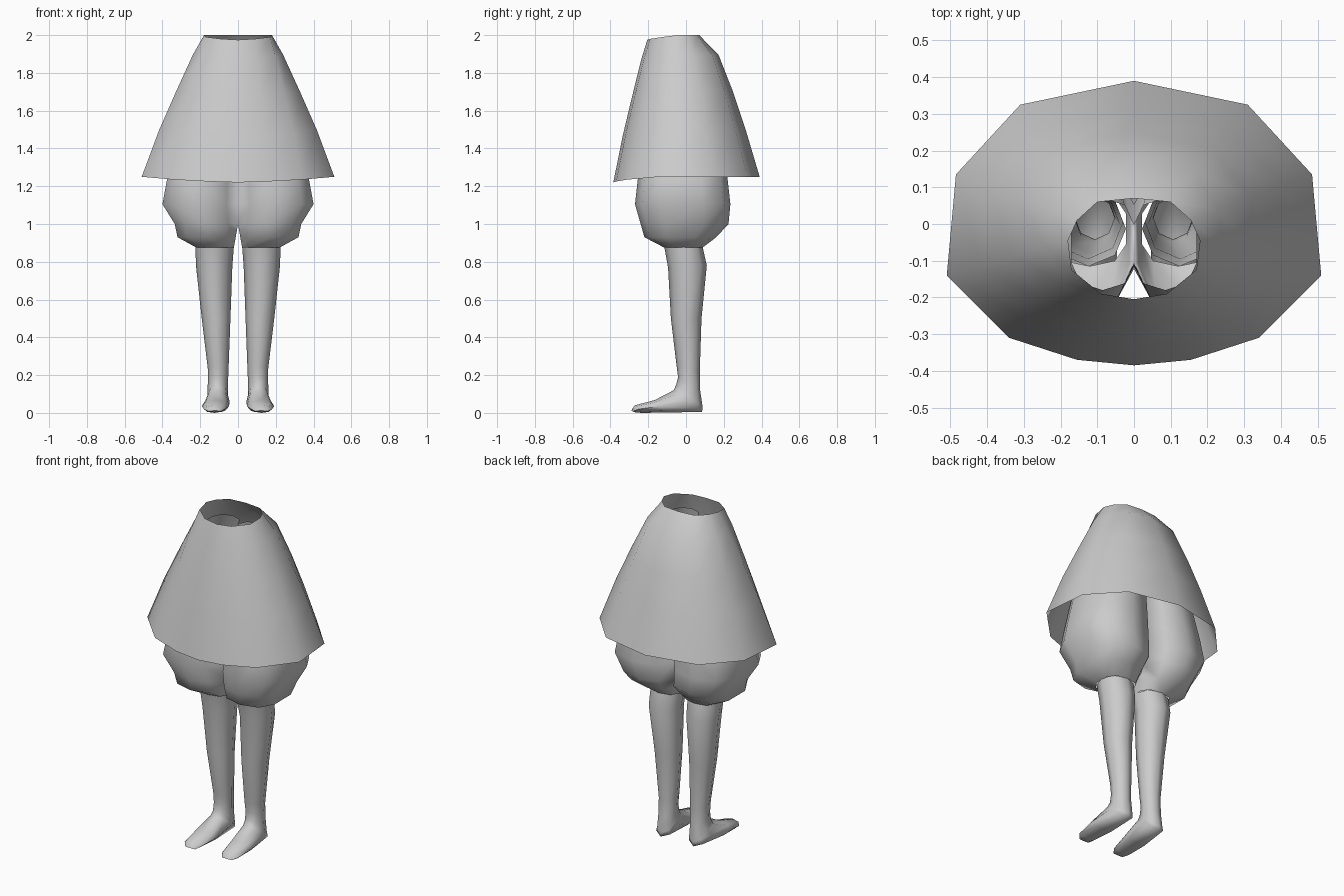
import bpy, math

if "Cube" in bpy.data.objects:
    bpy.data.objects.remove(bpy.data.objects["Cube"], do_unlink=True)

grey = bpy.data.materials.new("plain grey")
grey.use_nodes = True
GREY = (0.6, 0.6, 0.6, 1)
grey.diffuse_color = GREY
grey.node_tree.nodes["Principled BSDF"].inputs["Base Color"].default_value = GREY


def loft(name, rings, skip=lambda k, i: False, cap=False, mirror=False):
    """Skin a list of equal-sized point rings, listed from bottom to top."""
    n = len(rings[0])
    verts = [p for ring in rings for p in ring]
    faces = []
    for k in range(len(rings) - 1):
        for i in range(n):
            j = (i + 1) % n
            if not skip(k, i):
                faces.append((k * n + i, k * n + j, (k + 1) * n + j, (k + 1) * n + i))
    if cap:
        faces.append(tuple(reversed(range(n))))
    mesh = bpy.data.meshes.new(name)
    mesh.from_pydata(verts, [], faces)
    mesh.materials.append(grey)
    obj = bpy.data.objects.new(name, mesh)
    bpy.context.collection.objects.link(obj)
    if mirror:
        mod = obj.modifiers.new("mirror", 'MIRROR')
        mod.merge_threshold = 0.001
    bpy.ops.object.select_all(action='DESELECT')
    obj.select_set(True)
    bpy.context.view_layer.objects.active = obj
    bpy.ops.object.shade_smooth_by_angle(angle=math.radians(75))
    return obj


def lerp(a, b, t):
    return a + (b - a) * t


def power(v, e):
    return math.copysign(abs(v) ** e, v)


# Skirt: hem and waist outlines, half each, from back to front
hem = [(0, .39, 1.25), (.31, .325, 1.25), (.485, .135, 1.25), (.51, -.14, 1.25),
       (.34, -.31, 1.235), (.155, -.37, 1.225), (0, -.385, 1.22)]
waist = [(0, .07, 2), (.10, .06, 2), (.155, .01, 2), (.18, -.045, 2),
         (.17, -.125, 1.99), (.09, -.19, 1.98), (0, -.205, 1.975)]


def full(half):
    """Complete a half outline, running anticlockwise."""
    return [(-x, y, z) for x, y, z in half] + [p for p in half[-2:0:-1]]


# each row: drop, then how far the cloth flares at the sides and at the back
flare = [(1, 1, 1), (.67, .72, .77), (.4, .45, .56), (.14, .18, .32), (0, 0, 0)]
skirt_rings = []
for drop, side, back in flare:
    ring = []
    for h, w in zip(full(hem), full(waist)):
        f = lerp(side, back, max(0, h[1] / .39))
        ring.append((lerp(w[0], h[0], f), lerp(w[1], h[1], f), lerp(w[2], h[2], drop)))
    skirt_rings.append(ring)
loft("skirt", skirt_rings)

# Bloomers: inner x, outer x, front y, back y, height
puffs = [(.022, .22, -.115, .088, .875), (.012, .32, -.22, .16, .93),
         (0, .335, -.24, .225, 1.0), (0, .40, -.27, .235, 1.105),
         (0, .375, -.255, .22, 1.24), (0, .29, -.23, .17, 1.6),
         (0, .17, -.18, .07, 1.9)]
SIDES = 10
bloomer_rings = []
for x0, x1, yf, yb, z in puffs:
    ring = []
    for i in range(SIDES):
        a = math.tau * (i + .5) / SIDES
        cx = power(math.cos(a) / math.cos(math.pi / SIDES), .75)
        ring.append((lerp(x0, x1, (1 + cx) / 2),
                     lerp(yf, yb, (1 + power(math.sin(a), .75)) / 2), z))
    bloomer_rings.append(ring)
# above the crotch the two halves join, so the inner wall is left out
loft("bloomers", bloomer_rings, skip=lambda k, i: k >= 2 and i == SIDES // 2 - 1, mirror=True)

# Legs and feet: inner x, outer x, front (y, z), back (y, z), from toe to thigh
sections = [(.09, .155, (-.29, .012), (-.275, .004)),
            (.07, .18, (-.272, .04), (-.235, 0)),
            (.047, .192, (-.165, .068), (-.11, .002)),
            (.045, .175, (-.065, .12), (.085, .005)),
            (.052, .162, (-.052, .15), (.088, .03)),
            (.053, .16, (-.042, .19), (.075, .12)),
            (.05, .16, (-.05, .25), (.073, .22)),
            (.04, .192, (-.08, .5), (.082, .5)),
            (.03, .222, (-.095, .77), (.11, .78)),
            (.022, .226, (-.115, .88), (.088, .88))]
leg_rings = []
for x0, x1, front, back in sections:
    ring = []
    for i in range(8):
        a = math.tau * i / 8
        t = (1 + math.sin(a)) / 2
        ring.append((lerp(x0, x1, (1 + math.cos(a)) / 2),
                     lerp(front[0], back[0], t), lerp(front[1], back[1], t)))
    leg_rings.append(ring)
loft("legs", leg_rings, cap=True, mirror=True)
